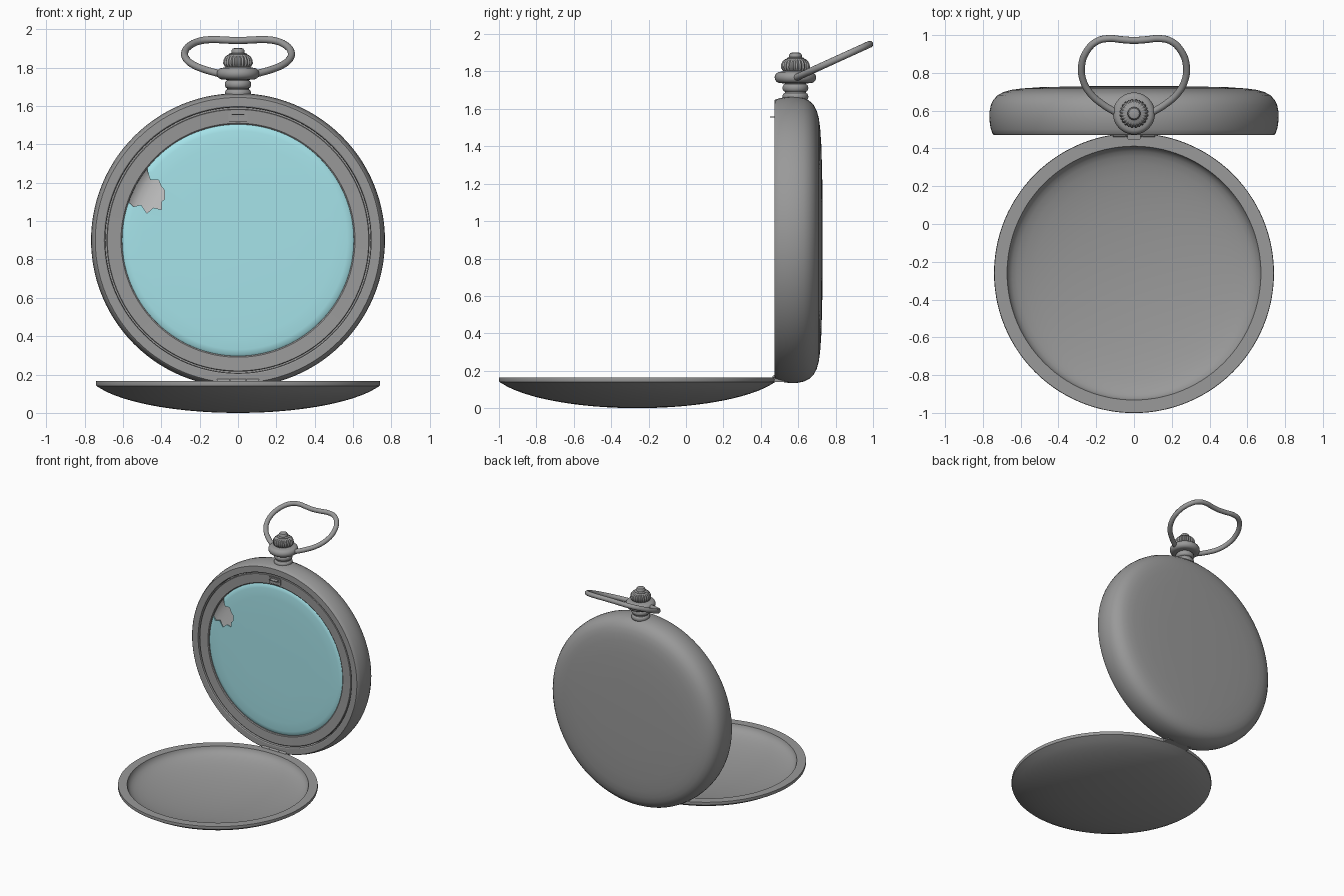
import bpy, bmesh, math
from mathutils import Vector

if "Cube" in bpy.data.objects:
    bpy.data.objects.remove(bpy.data.objects["Cube"])


def finish(bm, name, angle=32):
    bmesh.ops.remove_doubles(bm, verts=bm.verts, dist=1e-5)
    bmesh.ops.recalc_face_normals(bm, faces=bm.faces)
    me = bpy.data.meshes.new(name)
    bm.to_mesh(me)
    bm.free()
    ob = bpy.data.objects.new(name, me)
    bpy.context.collection.objects.link(ob)
    smooth(ob, angle)
    return ob


def smooth(ob, angle=32):
    bpy.ops.object.select_all(action='DESELECT')
    ob.select_set(True)
    bpy.context.view_layer.objects.active = ob
    bpy.ops.object.shade_smooth_by_angle(angle=math.radians(angle))


def lathe(name, profile, axis, centre, n=112, closed=False, flutes=0, depth=0.0):
    """Spin (radius, height) points round the y or z axis."""
    bm = bmesh.new()
    rings = []
    for r, h in profile:
        ring = []
        for i in range(n):
            a = 2 * math.pi * i / n
            rr = r * (1 - depth * (0.5 + 0.5 * math.cos(flutes * a))) if flutes else r
            u, v = rr * math.cos(a), rr * math.sin(a)
            p = (u, h, v) if axis == 'y' else (u, v, h)
            ring.append(bm.verts.new(Vector(p) + Vector(centre)))
        rings.append(ring)
    pairs = list(zip(rings, rings[1:]))
    if closed:
        pairs.append((rings[-1], rings[0]))
    for a, b in pairs:
        for i in range(n):
            j = (i + 1) % n
            bm.faces.new((a[i], a[j], b[j], b[i]))
    return finish(bm, name)


def box(name, lo, hi, bevel=0.003):
    bm = bmesh.new()
    bmesh.ops.create_cube(bm, size=1)
    for v in bm.verts:
        v.co = [l + (c + 0.5) * (h - l) for l, h, c in zip(lo, hi, v.co)]
    bmesh.ops.bevel(bm, geom=bm.edges[:], offset=bevel, segments=2, affect='EDGES')
    return finish(bm, name)


def material(name, colour):
    m = bpy.data.materials.new(name)
    m.diffuse_color = colour
    m.use_nodes = True
    m.node_tree.nodes["Principled BSDF"].inputs["Base Color"].default_value = m.diffuse_color
    return m


CASE = (0, 0, 0.9)
STEM = (0, 0.585, 0)

# watch case: domed back, rounded side, front lip and inner recess
lathe("watch_case", [
    (0, 0.731), (0.3, 0.729), (0.5, 0.724), (0.6, 0.717), (0.65, 0.71), (0.69, 0.699),
    (0.722, 0.682), (0.745, 0.657), (0.758, 0.63), (0.765, 0.595), (0.766, 0.56),
    (0.763, 0.53), (0.757, 0.5), (0.749, 0.477), (0.744, 0.472), (0.70, 0.472),
    (0.694, 0.476), (0.692, 0.535), (0, 0.535)], 'y', CASE)

# flat bezel ring round the glass
lathe("bezel", [
    (0.685, 0.534), (0.685, 0.484), (0.681, 0.48), (0.61, 0.483),
    (0.604, 0.488), (0.602, 0.534)], 'y', CASE, closed=True)

# dial plate, dished at its edge
dial = lathe("dial", [
    (0, 0.53), (0.48, 0.53), (0.53, 0.527), (0.565, 0.52), (0.59, 0.509), (0.603, 0.498)], 'y', CASE)
dial.data.materials.append(material("pale_dial", (0.8, 0.8, 0.8, 1)))

# glass with a broken-out corner
glass = lathe("glass", [
    (0, 0.479), (0.3, 0.48), (0.5, 0.482), (0.57, 0.485), (0.594, 0.489), (0.605, 0.497),
    (0.598, 0.5), (0.55, 0.494), (0.4, 0.49), (0, 0.488)], 'y', CASE)
glass.data.materials.append(material("tinted_glass", (0.38, 0.77, 0.82, 1)))
crack = [(-0.475, 1.33), (-0.472, 1.26), (-0.458, 1.215), (-0.415, 1.215), (-0.40, 1.18),
         (-0.382, 1.16), (-0.382, 1.115), (-0.40, 1.10), (-0.40, 1.06), (-0.44, 1.07),
         (-0.475, 1.04), (-0.505, 1.085), (-0.545, 1.075), (-0.565, 1.095), (-0.65, 1.10),
         (-0.65, 1.33)]
bm = bmesh.new()
f = bm.faces.new([bm.verts.new((x, 0.4, z)) for x, z in crack])
ext = bmesh.ops.extrude_face_region(bm, geom=[f])
for v in ext["geom"]:
    if isinstance(v, bmesh.types.BMVert):
        v.co.y = 0.6
cutter = finish(bm, "glass_break_cutter")
mod = glass.modifiers.new("break", 'BOOLEAN')
mod.operation, mod.object, mod.solver = 'DIFFERENCE', cutter, 'EXACT'
bpy.ops.object.select_all(action='DESELECT')
glass.select_set(True)
bpy.context.view_layer.objects.active = glass
bpy.ops.object.modifier_move_to_index(modifier="break", index=0)
bpy.ops.object.modifier_apply(modifier="break")
bpy.data.objects.remove(cutter)
smooth(glass)

# open lid: shallow domed shell with a flat rim and a rounded dish inside
outer = [(0.738 * t, 0.14 * (1 - math.sqrt(1 - (0.93 * t) ** 2)) / (1 - math.sqrt(1 - 0.93 ** 2)))
         for t in [i / 16 for i in range(17)]]
inner = [(0.672, 0.165), (0.668, 0.152), (0.66, 0.138), (0.645, 0.123), (0.62, 0.109), (0.58, 0.094),
         (0.52, 0.079), (0.44, 0.064), (0.34, 0.051), (0.22, 0.041), (0.1, 0.035), (0, 0.034)]
lathe("lid", outer + [(0.741, 0.15), (0.739, 0.165)] + inner, 'z', (0, -0.26, 0))

# hinge knuckles and lug
for i, (x0, x1) in enumerate([(-0.11, -0.045), (-0.042, 0.042), (0.045, 0.11)]):
    bm = bmesh.new()
    bmesh.ops.create_cone(bm, cap_ends=True, segments=24, radius1=0.015, radius2=0.015, depth=x1 - x0)
    for v in bm.verts:
        v.co = (v.co.z + (x0 + x1) / 2, v.co.x + 0.476, v.co.y + 0.162)
    finish(bm, f"hinge_knuckle_{i + 1}")
box("hinge_lug", (-0.11, 0.43, 0.14), (0.11, 0.53, 0.158))

# lid catch: framed slot and a hook
for name, x0, x1, z0, z1 in [("catch_base", -0.05, 0.05, 1.518, 1.542), ("catch_top", -0.05, 0.05, 1.562, 1.572),
                             ("catch_left", -0.05, -0.036, 1.538, 1.565), ("catch_right", 0.036, 0.05, 1.538, 1.565)]:
    box(name, (x0, 0.473, z0), (x1, 0.5, z1), 0.002)
box("catch_hook", (-0.034, 0.448, 1.553), (0.034, 0.485, 1.559), 0.002)

# stem: ringed neck and collar
neck = [(0, 1.62), (0.062, 1.62)]
for z in (1.665, 1.712):
    neck += [(0.056 + 0.013 * math.cos(a), z + 0.02 * math.sin(a))
             for a in [math.radians(d) for d in range(-90, 91, 22)]]
neck += [(0.05, 1.76), (0, 1.76)]
lathe("stem_neck", neck, 'z', STEM, n=64)
collar = [(0, 1.735), (0.05, 1.735)]
collar += [(0.081 + 0.03 * math.cos(a), 1.768 + 0.03 * math.sin(a))
           for a in [math.radians(d) for d in range(-90, 91, 15)]]
collar += [(0.055, 1.805), (0, 1.805)]
lathe("stem_collar", collar, 'z', STEM, n=64)

# fluted crown and its button
lathe("crown", [(0, 1.797), (0.055, 1.797), (0.07, 1.806), (0.078, 1.82), (0.077, 1.838),
                (0.069, 1.855), (0.055, 1.866), (0.042, 1.87), (0, 1.87)],
      'z', STEM, n=144, flutes=24, depth=0.08)
lathe("crown_button", [(0, 1.86), (0.046, 1.86), (0.046, 1.872), (0.034, 1.877), (0.034, 1.888),
                       (0.028, 1.898), (0.015, 1.902), (0, 1.902)], 'z', STEM, n=48)

# bow: tilted loop of wire with a dip at the top
half = [(0.095, 0.59), (0.165, 0.633), (0.232, 0.692), (0.271, 0.765), (0.277, 0.84),
        (0.25, 0.915), (0.195, 0.968), (0.13, 0.982), (0.065, 0.976)]
path = half + [(0, 0.972)] + [(-x, y) for x, y in reversed(half)]
cu = bpy.data.curves.new("bow", 'CURVE')
cu.dimensions = '3D'
cu.bevel_depth, cu.bevel_resolution, cu.resolution_u = 0.0185, 5, 8
cu.use_fill_caps = True
sp = cu.splines.new('BEZIER')
sp.bezier_points.add(len(path) - 1)
for p, (x, y) in zip(sp.bezier_points, path):
    p.co = (x, y, 1.765 + (y - 0.585) * 0.455)
    p.handle_left_type = p.handle_right_type = 'AUTO'
bow = bpy.data.objects.new("bow", cu)
bpy.context.collection.objects.link(bow)
bpy.ops.object.select_all(action='DESELECT')
bow.select_set(True)
bpy.context.view_layer.objects.active = bow
bpy.ops.object.convert(target='MESH')
smooth(bpy.context.view_layer.objects.active, 40)

# dark metal for every part without a material of its own
metal = material("dark_metal", (0.32, 0.32, 0.32, 1))
for ob in bpy.data.objects:
    if not ob.data.materials:
        ob.data.materials.append(metal)
